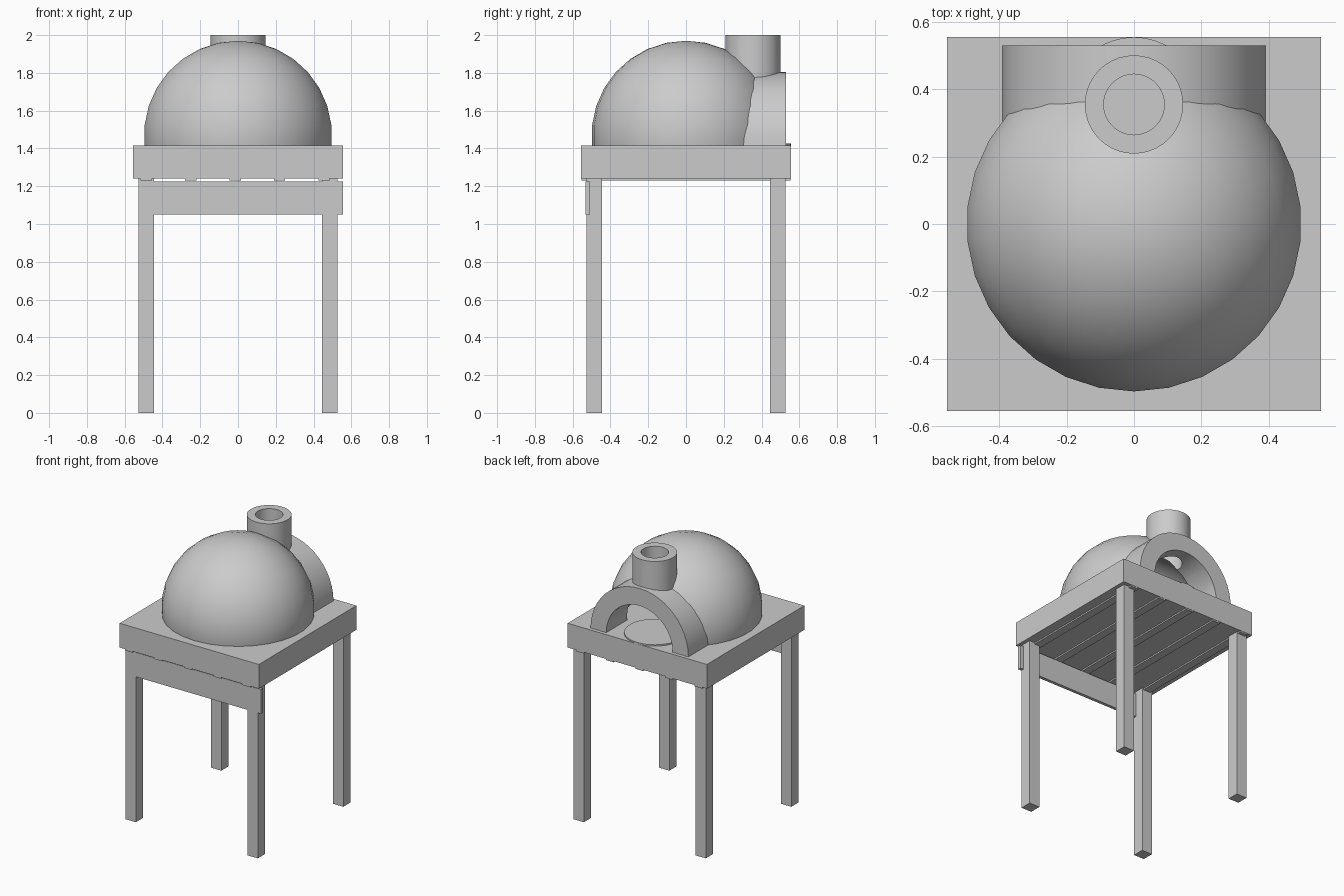
import bpy, bmesh, math
from mathutils import Matrix

if "Cube" in bpy.data.objects:
    bpy.data.objects.remove(bpy.data.objects["Cube"])

stone = bpy.data.materials.new("light_grey")
stone.diffuse_color = (0.6, 0.6, 0.6, 1)
stone.use_nodes = True
stone.node_tree.nodes["Principled BSDF"].inputs["Base Color"].default_value = stone.diffuse_color

TOP = 1.415          # height of the table top
DOME_Z = 1.47        # centre of the dome
FLUE_Y = 0.355       # centre of the chimney


def add(name, bm):
    bmesh.ops.recalc_face_normals(bm, faces=bm.faces)
    me = bpy.data.meshes.new(name)
    bm.to_mesh(me)
    bm.free()
    me.materials.append(stone)
    ob = bpy.data.objects.new(name, me)
    bpy.context.collection.objects.link(ob)
    return ob


def box(name, x0, x1, y0, y1, z0, z1):
    bm = bmesh.new()
    m = Matrix.Translation(((x0 + x1) / 2, (y0 + y1) / 2, (z0 + z1) / 2))
    bmesh.ops.create_cube(bm, size=1, matrix=m @ Matrix.Diagonal((x1 - x0, y1 - y0, z1 - z0, 1)))
    return add(name, bm)


def cylinder(name, r, lo, hi, axis="Z", seg=40):
    """Upright at the flue, or lying along y at table height."""
    bm = bmesh.new()
    mid = (lo + hi) / 2
    if axis == "Z":
        m = Matrix.Translation((0, FLUE_Y, mid))
    else:
        m = Matrix.Translation((0, mid, TOP)) @ Matrix.Rotation(math.pi / 2, 4, "X")
    bmesh.ops.create_cone(bm, cap_ends=True, segments=seg, radius1=r, radius2=r, depth=hi - lo, matrix=m)
    return add(name, bm)


def sphere(name, r, u=30, v=15):
    bm = bmesh.new()
    bmesh.ops.create_uvsphere(bm, u_segments=u, v_segments=v, radius=r,
                              matrix=Matrix.Translation((0, 0, DOME_Z)))
    return add(name, bm)


def carve(ob, cutters):
    bpy.context.view_layer.objects.active = ob
    for c in cutters:
        mod = ob.modifiers.new("cut", "BOOLEAN")
        mod.operation, mod.solver, mod.object = "DIFFERENCE", "EXACT", c
        bpy.ops.object.modifier_apply(modifier=mod.name)


def smooth(ob):
    bpy.ops.object.select_all(action="DESELECT")
    ob.select_set(True)
    bpy.context.view_layer.objects.active = ob
    bpy.ops.object.shade_smooth_by_angle(angle=math.radians(30))


# Table: top slab, legs, front board, underside battens
box("table_top", -0.555, 0.555, -0.555, 0.555, 1.24, TOP)
for sx, side in ((-1, "left"), (1, "right")):
    for sy, end in ((-1, "front"), (1, "back")):
        xs, ys = sorted((sx * 0.445, sx * 0.528)), sorted((sy * 0.445, sy * 0.528))
        box(f"{end}_{side}_leg", *xs, *ys, 0, 1.24)
box("front_board", -0.445, 0.555, -0.531, -0.508, 1.05, 1.225)
for i in range(5):
    x = -0.485 + i * 0.235
    box(f"batten_{i + 1}", x - 0.03, x + 0.03, -0.553, 0.553, 1.23, 1.241)

# Hollow shapes shared by the oven parts
cavity = sphere("cavity_cutter", 0.40)
tunnel = cylinder("tunnel_cutter", 0.265, 0.1, 0.7, "Y", 48)
flue = cylinder("flue_cutter", 0.09, 1.5, 2.2)
below = box("below_cutter", -1, 1, -1, 1, 0.5, TOP + 0.0005)
cutters = [below, cavity, tunnel, flue]

# Oven: dome, entrance arch, chimney
dome = sphere("dome", 0.5)
arch = cylinder("entrance_arch", 0.39, 0.27, 0.53, "Y", 48)
chimney = cylinder("chimney", 0.146, 1.6, 2.0)
for ob in (dome, arch, chimney):
    carve(ob, cutters)
    smooth(ob)
for c in cutters:
    bpy.data.objects.remove(c)

# Round plate on the oven floor
smooth(cylinder("floor_plate", 0.2, TOP - 0.005, TOP + 0.01))
